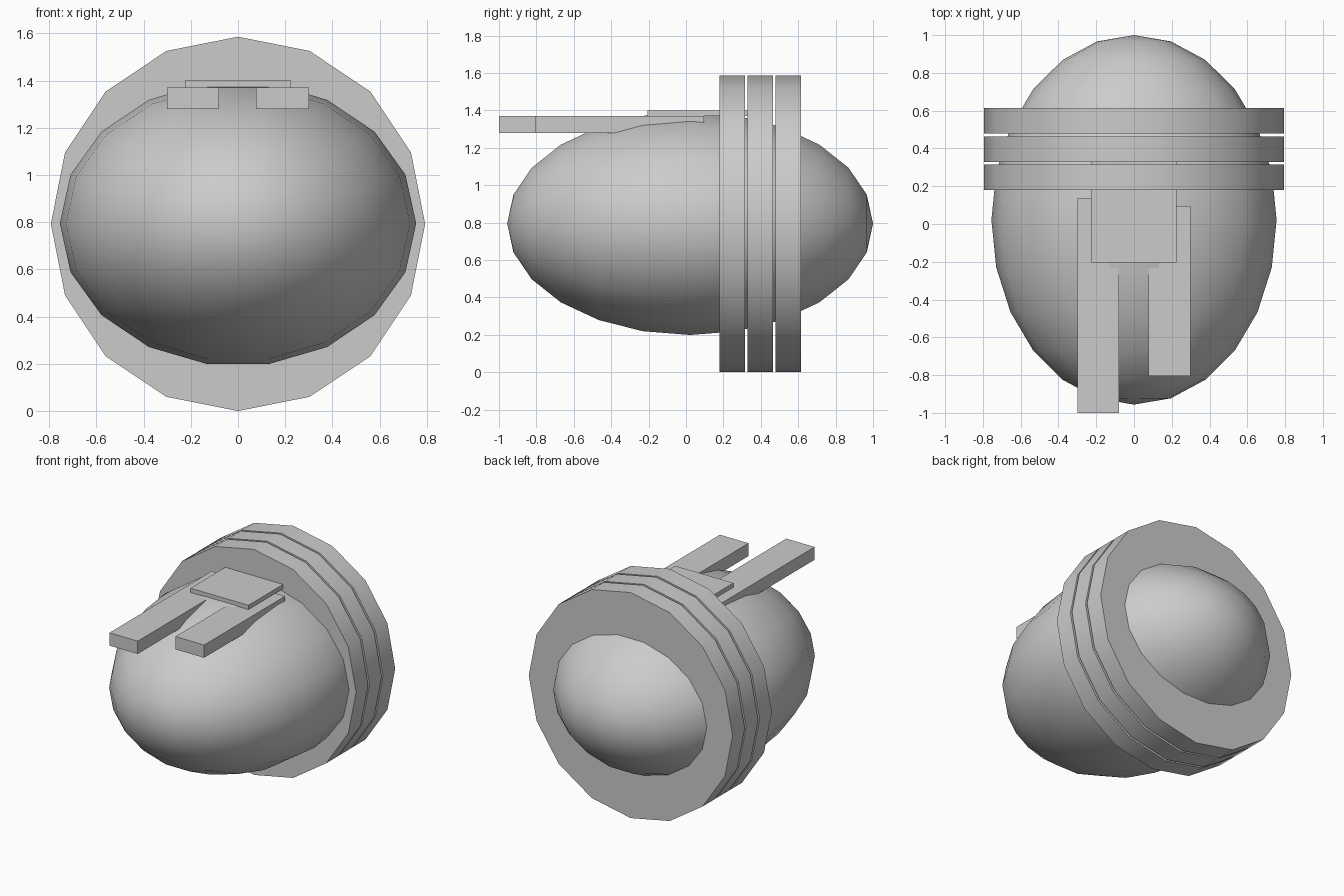
import bpy
import bmesh
import math
from mathutils import Matrix

default = bpy.data.objects.get("Cube")
if default:
    bpy.data.objects.remove(default, do_unlink=True)

GREY = (0.6, 0.6, 0.6, 1.0)
CENTRE_Z = 0.793

grey = bpy.data.materials.new("plain_grey")
grey.use_nodes = True
grey.diffuse_color = GREY
grey.node_tree.nodes["Principled BSDF"].inputs["Base Color"].default_value = GREY


def finish(name, bm, smooth_angle=None):
    """Turn a bmesh into a named object with the shared material."""
    bmesh.ops.recalc_face_normals(bm, faces=bm.faces)
    mesh = bpy.data.meshes.new(name)
    bm.to_mesh(mesh)
    bm.free()
    mesh.materials.append(grey)
    obj = bpy.data.objects.new(name, mesh)
    bpy.context.collection.objects.link(obj)
    if smooth_angle:
        bpy.ops.object.select_all(action="DESELECT")
        obj.select_set(True)
        bpy.context.view_layer.objects.active = obj
        bpy.ops.object.shade_smooth_by_angle(angle=math.radians(smooth_angle))
    return obj


def box(name, x, y, z):
    """Box given by its (low, high) range on each axis."""
    bm = bmesh.new()
    bmesh.ops.create_cube(bm, size=1)
    ranges = (x, y, z)
    for v in bm.verts:
        v.co = [(lo + hi) / 2 + c * (hi - lo) for c, (lo, hi) in zip(v.co, ranges)]
    return finish(name, bm)


# Egg-shaped body with its poles along the front-back axis
bm = bmesh.new()
bmesh.ops.create_uvsphere(bm, u_segments=18, v_segments=12, radius=1)
for v in bm.verts:
    x, y, z = v.co
    v.co = (y * 0.755, 0.022 + z * 0.978, 0.795 + x * 0.605)
finish("body", bm, 60)

# Three upright discs around the rear half
for name, y in (("front", 0.247), ("middle", 0.397), ("rear", 0.547)):
    bm = bmesh.new()
    bmesh.ops.create_cone(bm, cap_ends=True, segments=16, radius1=0.793,
                          radius2=0.793, depth=0.135)
    bm.transform(Matrix.Translation((0, y, CENTRE_Z))
                 @ Matrix.Rotation(math.pi / 2, 4, "X"))
    finish(name + "_disc", bm, 30)

# Two forward bars of unequal length, joined by a top plate
box("right_bar", (-0.3, -0.08), (-1.0, 0.135), (1.28, 1.37))
box("left_bar", (0.077, 0.3), (-0.805, 0.095), (1.28, 1.37))
box("top_plate", (-0.225, 0.225), (-0.205, 0.33), (1.37, 1.4))
